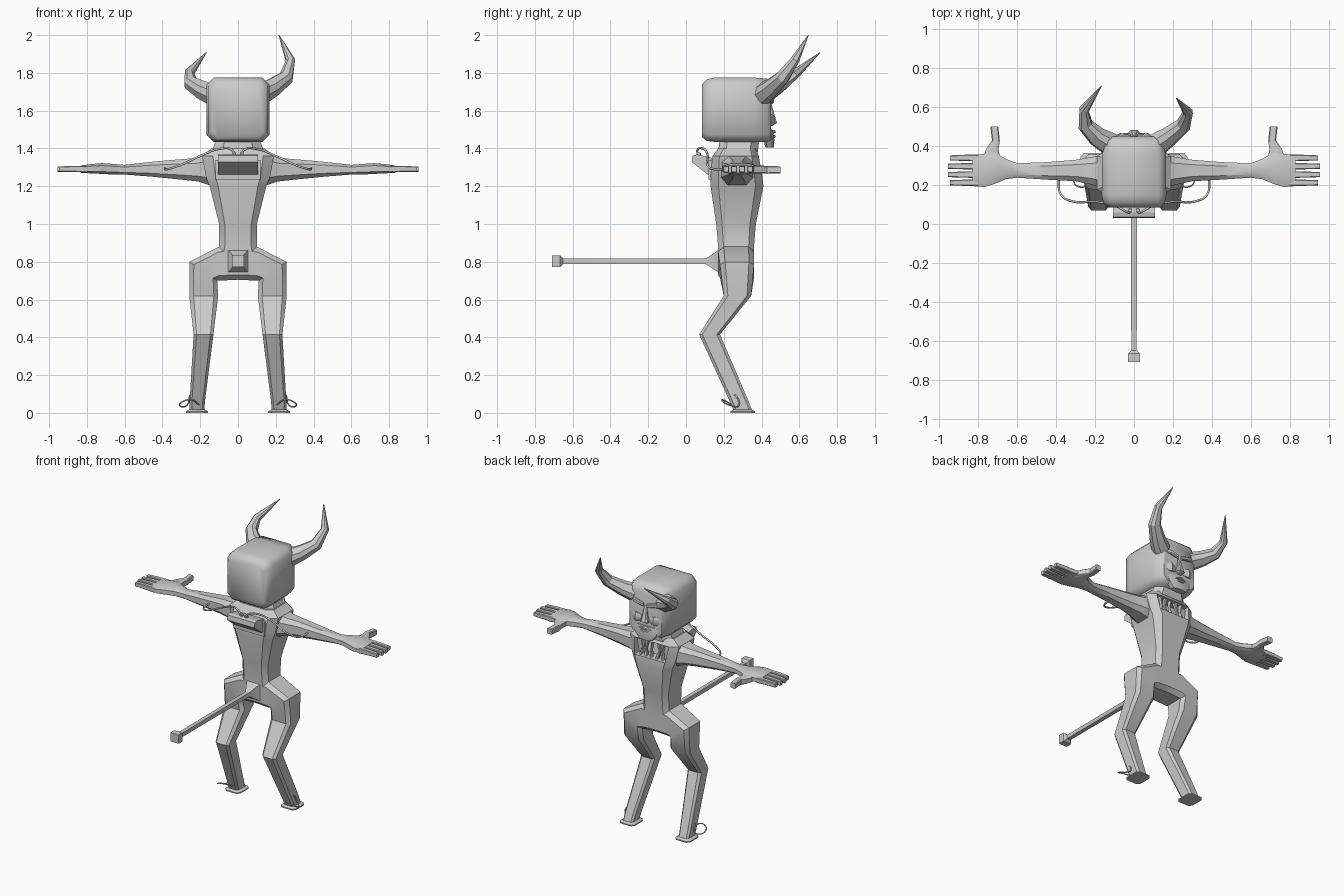
import bpy, bmesh, math
from mathutils import Vector

grey = bpy.data.materials.new("plain grey")
grey.diffuse_color = (0.6, 0.6, 0.6, 1)


def finish(name, bm, angle=35):
    bmesh.ops.recalc_face_normals(bm, faces=bm.faces[:])
    me = bpy.data.meshes.new(name)
    bm.to_mesh(me)
    bm.free()
    me.materials.append(grey)
    ob = bpy.data.objects.new(name, me)
    bpy.context.collection.objects.link(ob)
    bpy.ops.object.select_all(action='DESELECT')
    ob.select_set(True)
    bpy.context.view_layer.objects.active = ob
    bpy.ops.object.shade_smooth_by_angle(angle=math.radians(angle))
    return ob


def loft_mesh(rings, cut=0.4, s=1):
    """Skin chamfered rectangles: each ring is (centre, half axis u, half axis v)."""
    k = 1 - cut
    if cut:
        pts = [(1, k), (k, 1), (-k, 1), (-1, k), (-1, -k), (-k, -1), (k, -1), (1, -k)]
    else:
        pts = [(1, 1), (-1, 1), (-1, -1), (1, -1)]
    bm = bmesh.new()
    loops = []
    for c, u, v in rings:
        c, u, v = Vector(c), Vector(u), Vector(v)
        loop = []
        for a, b in pts:
            p = c + u * a + v * b
            loop.append(bm.verts.new((p.x * s, p.y, p.z)))
        loops.append(loop)
    n = len(pts)
    for r0, r1 in zip(loops, loops[1:]):
        for i in range(n):
            bm.faces.new((r0[i], r0[(i + 1) % n], r1[(i + 1) % n], r1[i]))
    bm.faces.new(loops[0])
    bm.faces.new(loops[-1])
    return bm


def loft(name, rings, cut=0.4, s=1, angle=35):
    return finish(name, loft_mesh(rings, cut, s), angle)


def zring(x0, x1, y0, y1, z):
    """Horizontal section from its extents."""
    return (((x0 + x1) / 2, (y0 + y1) / 2, z), ((x1 - x0) / 2, 0, 0), (0, (y1 - y0) / 2, 0))


def yring(x, z, y, hx, hz):
    return ((x, y, z), (hx, 0, 0), (0, 0, hz))


def xring(x, y0, y1, z0, z1):
    return ((x, (y0 + y1) / 2, (z0 + z1) / 2), (0, 0, (z1 - z0) / 2), (0, (y1 - y0) / 2, 0))


def cable(name, pts, r):
    cu = bpy.data.curves.new(name, 'CURVE')
    cu.dimensions = '3D'
    cu.bevel_depth = r
    cu.bevel_resolution = 1
    cu.resolution_u = 5
    sp = cu.splines.new('BEZIER')
    sp.bezier_points.add(len(pts) - 1)
    for b, p in zip(sp.bezier_points, pts):
        b.co = p
        b.handle_left_type = b.handle_right_type = 'AUTO'
    cu.materials.append(grey)
    ob = bpy.data.objects.new(name, cu)
    bpy.context.collection.objects.link(ob)


# torso with an opened chest cavity on the +y side
bm = loft_mesh([zring(-w, w, a, b, z) for w, a, b, z in (
    (.12, .17, .36, .80), (.10, .17, .36, .88), (.10, .16, .37, 1.0), (.15, .13, .41, 1.20),
    (.17, .13, .405, 1.25), (.19, .14, .385, 1.36), (.14, .17, .37, 1.40))], .3)
bm.normal_update()
bmesh.ops.recalc_face_normals(bm, faces=bm.faces[:])
chest = [f for f in bm.faces if f.normal.y > .9 and 1.27 < f.calc_center_median().z < 1.34]
bmesh.ops.inset_individual(bm, faces=chest, thickness=.008, depth=0)
bmesh.ops.translate(bm, verts=chest[0].verts[:], vec=(0, -.07, 0))
finish("torso", bm)

# strands across the cavity
for i, (x, lean, r) in enumerate(((-.085, .01, .009), (-.04, -.012, .012), (.005, .006, .008),
                                  (.045, .008, .012), (.088, -.01, .009))):
    loft(f"chest_strand_{i}", [zring(x - r, x + r, .365, .39, 1.25),
                               zring(x + lean - r * .6, x + lean + r * .6, .355, .375, 1.30),
                               zring(x - r, x + r, .345, .375, 1.36)])

# neck and head
loft("neck", [zring(-.14, .14, .17, .38, 1.38), zring(-.11, .11, .18, .39, 1.46)])
loft("head", [yring(0, 1.6, .085, .135, .14), yring(0, 1.603, .11, .158, .163),
              yring(0, 1.605, .15, .166, .17), yring(0, 1.605, .36, .164, .17),
              yring(0, 1.602, .43, .14, .168), yring(0, 1.59, .45, .125, .145)], .22, angle=50)
# face
loft("nose", [zring(-.012, .012, .43, .452, 1.64), zring(-.018, .018, .43, .468, 1.58),
              zring(-.028, .028, .43, .482, 1.535), zring(-.015, .015, .43, .455, 1.52)])
loft("chin", [zring(-.10, .10, .40, .455, 1.50), zring(-.085, .085, .41, .468, 1.45),
              zring(-.05, .05, .42, .465, 1.405)])
loft("upper_lip", [xring(-.06, .44, .458, 1.472, 1.48), xring(0, .44, .475, 1.48, 1.498),
                   xring(.06, .44, .458, 1.472, 1.48)])
loft("lower_lip", [xring(-.05, .44, .46, 1.462, 1.47), xring(0, .44, .475, 1.455, 1.472),
                   xring(.05, .44, .46, 1.462, 1.47)])

for s, side in ((1, "right"), (-1, "left")):
    loft(f"{side}_brow", [xring(.015, .43, .462, 1.635, 1.66), xring(.07, .43, .465, 1.645, 1.675),
                          xring(.12, .42, .445, 1.65, 1.68)], s=s)
    loft(f"{side}_cheek", [xring(.03, .43, .455, 1.53, 1.57), xring(.07, .43, .468, 1.52, 1.58),
                           xring(.125, .41, .44, 1.53, 1.58)], s=s)

    # hip and bent leg down to the hoof
    loft(f"{side}_leg", [xring(0, .17, .36, .705, .88), xring(.10, .17, .36, .70, .88),
                         ((.183, .27, .75), (.073, 0, .05), (0, .09, 0)),
                         zring(.105, .258, .20, .345, .62), zring(.13, .235, .07, .18, .415),
                         zring(.175, .256, .232, .332, .06), zring(.178, .256, .25, .348, .018),
                         zring(.16, .275, .235, .365, .008), zring(.16, .275, .235, .365, 0)],
         .3, s)
    cable(f"{side}_ankle_loop", [(s * x, y, z) for x, y, z in (
        (.20, .25, .04), (.26, .19, .07), (.31, .22, .045), (.27, .28, .04), (.245, .25, .10),
        (.22, .24, .07))], .004)

    # arm and palm
    loft(f"{side}_arm", [xring(.08, .16, .36, 1.21, 1.40), xring(.15, .18, .36, 1.205, 1.375),
                         xring(.21, .20, .345, 1.225, 1.35), xring(.30, .22, .33, 1.235, 1.343),
                         xring(.45, .228, .318, 1.25, 1.33), xring(.60, .238, .312, 1.262, 1.313),
                         xring(.66, .23, .335, 1.262, 1.318), xring(.72, .205, .37, 1.265, 1.322),
                         xring(.77, .19, .36, 1.268, 1.318), xring(.83, .195, .355, 1.27, 1.31)],
         .45, s)
    # fingers and thumb
    for i, (y, tip) in enumerate(((.212, .945), (.254, .955), (.297, .955), (.34, .945))):
        loft(f"{side}_finger_{i}", [xring(.80, y - .017, y + .017, 1.272, 1.308),
                                    xring(.87, y - .016, y + .016, 1.276, 1.308),
                                    xring(tip, y - .013, y + .013, 1.276, 1.304)], .25, s)
    loft(f"{side}_thumb", [yring(.735, 1.29, .32, .05, .02), yring(.728, 1.288, .385, .032, .021),
                           yring(.71, 1.287, .43, .02, .021), yring(.718, 1.286, .50, .02, .019)],
         .25, s)

    # cable from the back pack to the arm
    cable(f"{side}_pack_cable", [(s * x, y, z) for x, y, z in (
        (.02, .065, 1.355), (.03, .06, 1.39), (.10, .095, 1.397), (.20, .115, 1.36),
        (.31, .115, 1.31), (.375, .15, 1.29), (.388, .24, 1.295))], .006)
    loft(f"{side}_cable_socket", [zring(.008, .03, .055, .08, 1.345),
                                  zring(.010, .028, .057, .078, 1.378)], s=s)

# horns, one taller than the other
horns = {"right_horn": ((.12, .41, 1.69, .055), (.18, .45, 1.72, .046), (.255, .51, 1.775, .036),
                        (.278, .575, 1.865, .024), (.217, .648, 2.0, .002)),
         "left_horn": ((-.12, .41, 1.68, .055), (-.19, .45, 1.71, .046), (-.25, .51, 1.745, .036),
                       (-.258, .585, 1.80, .024), (-.168, .71, 1.908, .002))}
for name, path in horns.items():
    pts = [Vector(p[:3]) for p in path]
    rings = []
    for i, p in enumerate(pts):
        d = (pts[min(i + 1, 4)] - pts[max(i - 1, 0)]).normalized()
        u = d.cross(Vector((0, 1, -1))).normalized()
        rings.append((p, u * path[i][3], d.cross(u) * path[i][3]))
    loft(name, rings, .5, angle=25)

# wedge-shaped pack on the back
bm = bmesh.new()
profile = ((.03, 1.328), (.035, 1.362), (.06, 1.368), (.16, 1.345), (.16, 1.262), (.115, 1.262))
ends = [[bm.verts.new((x, y, z)) for y, z in profile] for x in (-.107, .107)]
for i in range(6):
    j = (i + 1) % 6
    bm.faces.new((ends[0][i], ends[0][j], ends[1][j], ends[1][i]))
for e in ends:
    bm.faces.new(e)
finish("back_pack", bm, 15)
loft("pack_mount", [zring(-.12, .12, .12, .2, 1.235), zring(-.12, .12, .12, .2, 1.34)], 0)

# straight tail with a block tip
loft("tail", [yring(0, .80, .20, .075, .075), yring(0, .803, .165, .048, .055),
              yring(0, .803, .105, .015, .015), yring(0, .803, -.65, .014, .014),
              yring(0, .803, -.667, .032, .031), yring(0, .803, -.71, .032, .031)], 0, angle=30)
